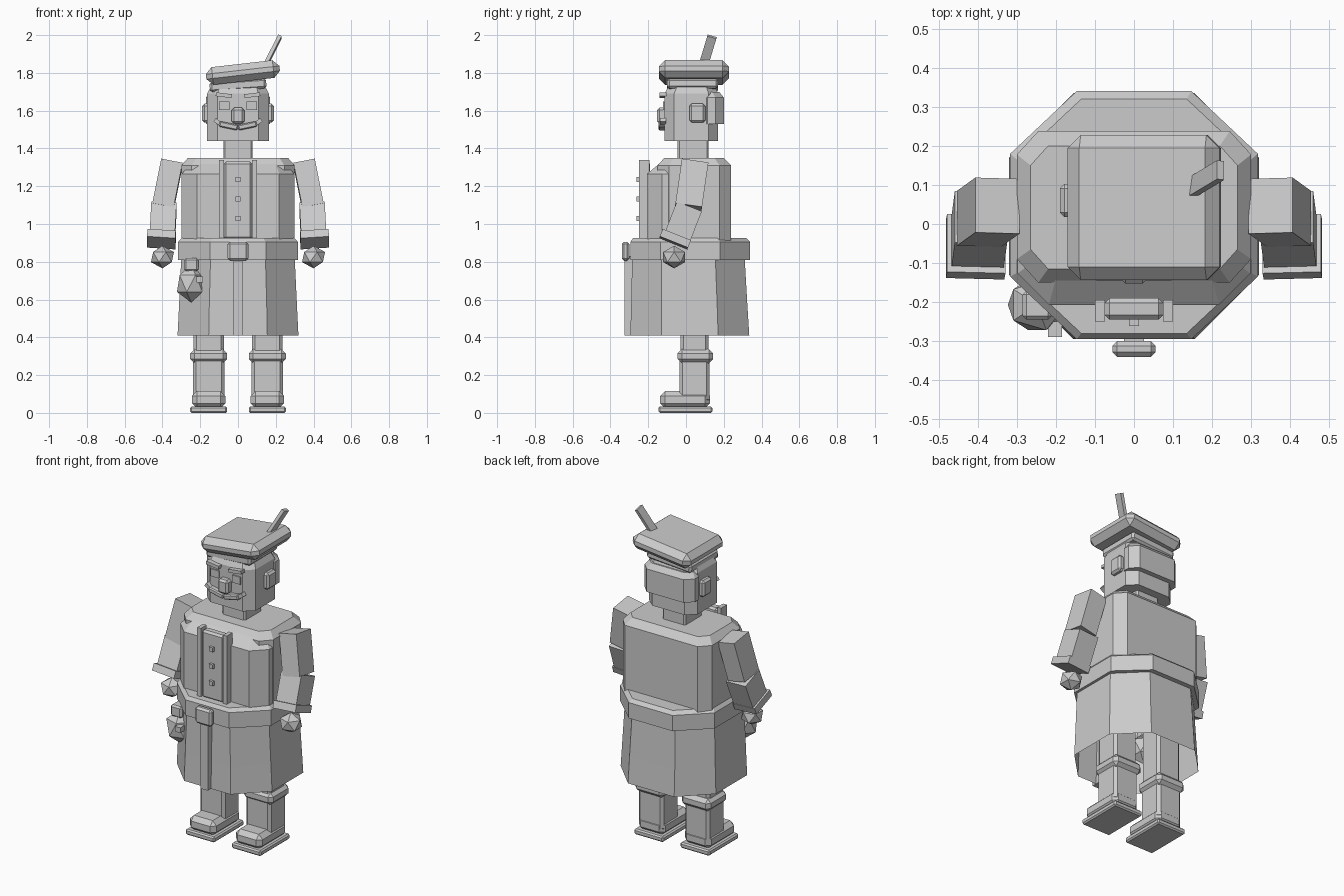
import bpy, bmesh
from math import radians
from mathutils import Matrix, Vector, Euler

cube = bpy.data.objects.get("Cube")
if cube:
    bpy.data.objects.remove(cube)

grey = bpy.data.materials.new("plain grey")
grey.use_nodes = True
GREY = (0.6, 0.6, 0.6, 1)
grey.diffuse_color = GREY
grey.node_tree.nodes["Principled BSDF"].inputs["Base Color"].default_value = GREY


def finish(name, bm):
    bmesh.ops.recalc_face_normals(bm, faces=bm.faces[:])
    mesh = bpy.data.meshes.new(name)
    bm.to_mesh(mesh)
    bm.free()
    mesh.materials.append(grey)
    obj = bpy.data.objects.new(name, mesh)
    bpy.context.collection.objects.link(obj)
    return obj


def box(name, centre, size, bevel=0, rot=(0, 0, 0)):
    """Box with chamfered edges, rotated in degrees."""
    bm = bmesh.new()
    bmesh.ops.create_cube(bm, size=1)
    bmesh.ops.scale(bm, vec=size, verts=bm.verts[:])
    if bevel:
        bmesh.ops.bevel(bm, geom=bm.edges[:], offset=bevel, segments=1, affect='EDGES')
    turn = Euler([radians(a) for a in rot]).to_matrix().to_4x4()
    bm.transform(Matrix.Translation(centre) @ turn)
    return finish(name, bm)


def span(name, x, y, z, bevel=0):
    """Box given by its limits on each axis."""
    lim = (x, y, z)
    return box(name, [(a + b) / 2 for a, b in lim], [b - a for a, b in lim], bevel)


def bar(name, start, end, width, depth):
    """Straight box from one point to another, keeping its width along x."""
    start, end = Vector(start), Vector(end)
    axis = (end - start).normalized()
    side = (Vector((1, 0, 0)) - axis * axis.x).normalized()
    turn = Matrix((side, axis.cross(side), axis)).transposed().to_4x4()
    bm = bmesh.new()
    bmesh.ops.create_cube(bm, size=1)
    bmesh.ops.scale(bm, vec=(width, depth, (end - start).length), verts=bm.verts[:])
    bm.transform(Matrix.Translation((start + end) / 2) @ turn)
    return finish(name, bm)


def octagon(w, y0, y1, cut_x, cut_y, z):
    """Rectangle with its four corners cut."""
    return [(w - cut_x, y0, z), (w, y0 + cut_y, z), (w, y1 - cut_y, z), (w - cut_x, y1, z),
            (cut_x - w, y1, z), (-w, y1 - cut_y, z), (-w, y0 + cut_y, z), (cut_x - w, y0, z)]


def loft(name, rings, bottom=True, top=True):
    bm = bmesh.new()
    rows = [[bm.verts.new(p) for p in ring] for ring in rings]
    n = len(rows[0])
    for a, b in zip(rows, rows[1:]):
        for i in range(n):
            j = (i + 1) % n
            bm.faces.new((a[i], a[j], b[j], b[i]))
    if bottom:
        bm.faces.new(rows[0])
    if top:
        bm.faces.new(rows[-1])
    return finish(name, bm)


def ball(name, centre, radii):
    bm = bmesh.new()
    bmesh.ops.create_icosphere(bm, subdivisions=1, radius=1)
    bm.transform(Matrix.Translation(centre) @ Matrix.Diagonal((*radii, 1)))
    return finish(name, bm)


# Coat: open skirt, belt, body and chest
loft("coat_skirt", [octagon(0.32, -0.295, 0.335, 0.165, 0.165, 0.41),
                    octagon(0.312, -0.29, 0.325, 0.16, 0.16, 0.57),
                    octagon(0.3, -0.285, 0.31, 0.155, 0.155, 0.83)], bottom=False)
loft("belt", [octagon(0.317, -0.295, 0.34, 0.17, 0.16, 0.81),
              octagon(0.317, -0.295, 0.34, 0.17, 0.16, 0.905),
              octagon(0.3, -0.28, 0.32, 0.165, 0.155, 0.925)])
span("coat_seam", (-0.025, 0.025), (-0.325, -0.27), (0.41, 0.83))
span("belt_buckle", (-0.055, 0.055), (-0.34, -0.3), (0.805, 0.905), 0.012)
loft("torso", [octagon(0.3, -0.15, 0.238, 0.055, 0.06, 0.91),
               octagon(0.3, -0.15, 0.238, 0.055, 0.06, 1.31),
               octagon(0.265, -0.115, 0.2, 0.045, 0.05, 1.35)])
loft("chest", [octagon(0.298, -0.207, 0.1, 0.08, 0.08, 0.91),
               octagon(0.298, -0.207, 0.1, 0.08, 0.08, 1.265),
               octagon(0.25, -0.14, 0.08, 0.05, 0.05, 1.32)])

# Front placket with edge strips and buttons
span("placket", (-0.075, 0.075), (-0.245, -0.19), (0.92, 1.33), 0.012)
for s, side in ((1, "left"), (-1, "right")):
    box(side + "_placket_strip", (s * 0.087, -0.222, 1.13), (0.025, 0.056, 0.42))
for i in range(3):
    box("button", (0, -0.25, 1.03 + i * 0.103), (0.026, 0.022, 0.026))

# Legs, boots, arms and face halves
for s, side in ((1, "left"), (-1, "right")):
    def part(name):
        return side + "_" + name

    x = s * 0.155
    box(part("boot_sole"), (x, -0.003, 0.017), (0.196, 0.286, 0.034), 0.008)
    box(part("boot_foot"), (x, -0.005, 0.07), (0.178, 0.265, 0.09), 0.026)
    box(part("boot_shaft"), (x, 0.045, 0.18), (0.166, 0.16, 0.25), 0.016)
    box(part("boot_cuff"), (x, 0.05, 0.3), (0.196, 0.188, 0.075), 0.022)
    box(part("thigh"), (x, 0.045, 0.55), (0.16, 0.15, 0.56), 0.016)

    bar(part("upper_arm"), (s * 0.35, 0.047, 1.325), (s * 0.397, 0.013, 1.09), 0.115, 0.142)
    bar(part("lower_arm"), (s * 0.392, 0.017, 1.09), (s * 0.402, -0.058, 0.9), 0.134, 0.142)
    bar(part("sleeve_cuff"), (s * 0.404, -0.05, 0.94), (s * 0.407, -0.066, 0.9), 0.15, 0.16)
    ball(part("hand"), (s * 0.4, -0.063, 0.825), (0.068, 0.068, 0.06))

    box(part("ear"), (s * 0.168, 0.06, 1.587), (0.044, 0.085, 0.1), 0.012)
    box(part("eye"), (s * 0.072, -0.113, 1.625), (0.055, 0.016, 0.045))
    box(part("eyebrow"), (s * 0.075, -0.122, 1.682), (0.085, 0.036, 0.02), 0, (0, s * -7, 0))
    box(part("moustache"), (s * 0.05, -0.125, 1.52), (0.1, 0.04, 0.03), 0.006, (0, s * -12, 0))
    box(part("moustache_tip"), (s * 0.11, -0.122, 1.542), (0.035, 0.03, 0.022), 0, (0, s * -35, 0))

# Head
span("neck", (-0.078, 0.078), (-0.045, 0.12), (1.33, 1.46), 0.01)
loft("head", [octagon(0.163, -0.113, 0.17, 0.055, 0.05, 1.44),
              octagon(0.163, -0.113, 0.17, 0.055, 0.05, 1.69),
              octagon(0.14, -0.09, 0.15, 0.045, 0.045, 1.735)])
loft("hair", [octagon(0.169, 0.07, 0.2, 0.045, 0.045, 1.53),
              octagon(0.169, 0.07, 0.2, 0.045, 0.045, 1.67),
              octagon(0.145, 0.09, 0.175, 0.035, 0.035, 1.7)])
box("nose", (0, -0.125, 1.573), (0.068, 0.055, 0.085), 0.012)

# Tilted hat with a feather
box("hat_band", (0.0, 0.035, 1.735), (0.3, 0.27, 0.055), 0.012, (0, -4, 0))
box("hat", (0.026, 0.042, 1.802), (0.392, 0.372, 0.094), 0.034, (0, -6.5, 0))
bar("feather", (0.145, 0.092, 1.84), (0.222, 0.138, 1.992), 0.02, 0.05)

# Pouch hanging from the belt
ball("pouch", (-0.248, -0.207, 0.685), (0.084, 0.076, 0.1))
span("pouch_neck", (-0.285, -0.21), (-0.245, -0.17), (0.75, 0.82), 0.01)
span("pouch_clasp", (-0.22, -0.185), (-0.29, -0.25), (0.69, 0.722))
